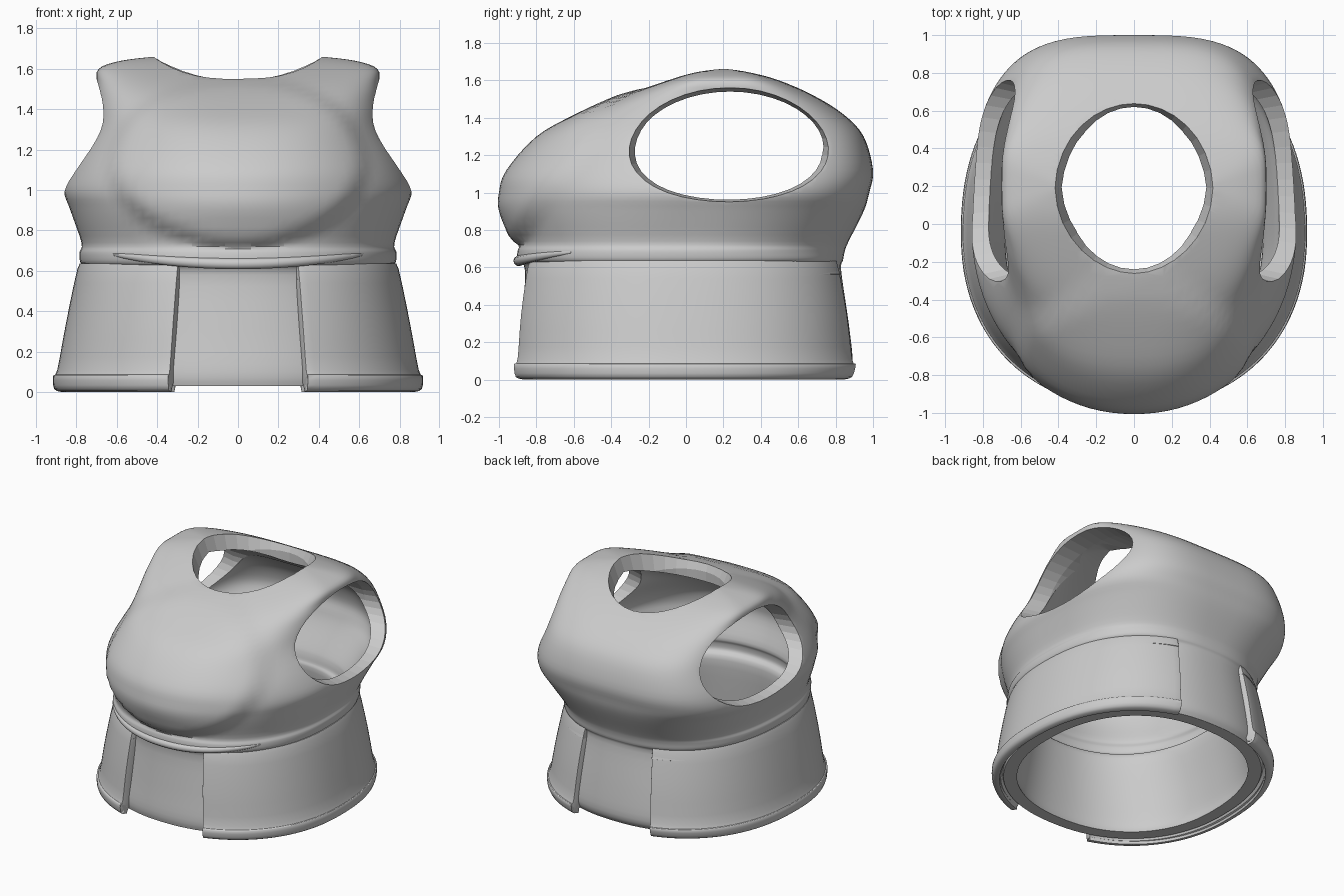
import bpy, bmesh, math
from mathutils import Vector

cube = bpy.data.objects.get("Cube")
if cube:
    bpy.data.objects.remove(cube, do_unlink=True)

grey = bpy.data.materials.new("plain_grey")
grey.use_nodes = True
colour = (0.6, 0.6, 0.6, 1)
grey.diffuse_color = colour
grey.node_tree.nodes["Principled BSDF"].inputs["Base Color"].default_value = colour

# Sections: height, half width, front y, back y, front squareness, back squareness
BODY = [
    (0.03, 0.84, -0.89, 0.86, 2.2, 2.3), (0.10, 0.85, -0.90, 0.89, 2.2, 2.3),
    (0.30, 0.81, -0.88, 0.87, 2.2, 2.3), (0.58, 0.75, -0.86, 0.83, 2.2, 2.3),
    (0.64, 0.78, -0.90, 0.84, 2.2, 2.4), (0.69, 0.785, -0.90, 0.85, 2.2, 2.4),
    (0.74, 0.775, -0.89, 0.87, 2.2, 2.5), (0.90, 0.83, -0.95, 0.95, 2.1, 2.8),
    (1.00, 0.86, -0.95, 0.98, 2.1, 3.1), (1.12, 0.82, -0.91, 1.0, 2.2, 3.3),
    (1.30, 0.73, -0.75, 0.95, 2.4, 3.5), (1.42, 0.71, -0.54, 0.84, 2.8, 3.5),
    (1.52, 0.70, -0.32, 0.68, 3.5, 3.8), (1.60, 0.69, -0.10, 0.50, 4, 4),
    (1.64, 0.58, 0.03, 0.36, 4, 4), (1.66, 0.42, 0.14, 0.26, 3, 3)]
SKIRT = [
    (0.00, 0.87, -0.91, 0.88, 2.2, 2.3), (0.015, 0.91, -0.96, 0.93, 2.2, 2.3),
    (0.08, 0.915, -0.97, 0.95, 2.2, 2.3), (0.11, 0.895, -0.95, 0.93, 2.2, 2.3),
    (0.35, 0.85, -0.93, 0.90, 2.2, 2.3), (0.61, 0.795, -0.89, 0.85, 2.2, 2.3),
    (0.635, 0.77, -0.86, 0.83, 2.2, 2.3)]


def smooth(a, b, v):
    t = min(max((v - a) / (b - a), 0), 1)
    return t * t * (3 - 2 * t)


def refine(rows, steps):
    """Catmull-Rom subdivision of a table of sections."""
    out = []
    for i in range(len(rows) - 1):
        a, b = rows[max(i - 1, 0)], rows[i]
        c, d = rows[i + 1], rows[min(i + 2, len(rows) - 1)]
        for s in range(steps):
            t = s / steps
            out.append([q + 0.5 * t * (r - p + t * (2 * p - 5 * q + 4 * r - w
                        + t * (3 * (q - r) + w - p))) for p, q, r, w in zip(a, b, c, d)])
    return out + [list(rows[-1])]


def section(row, angles, inset=0.0, plate=0.0):
    """One superelliptic slice, with an optional raised chest plate."""
    z, w, front, back, nf, nb = row
    centre = -0.05 + smooth(0.8, 1.6, z) * 0.25
    w -= inset
    pts = []
    for a in angles:
        c, s = math.cos(a), math.sin(a)
        n = nb if s > 0 else nf
        depth = max((back - centre if s > 0 else centre - front) - inset, 0.015)
        x = w * math.copysign(abs(c) ** (2 / n), c)
        y = centre + depth * math.copysign(abs(s) ** (2 / n), s)
        if s < 0:
            r = math.hypot(x / 0.64, (z - 1.14) / 0.42)
            y -= plate * (1 - smooth(0.9, 1.04, r))
        pts.append((x, y, z - inset * smooth(0.9, 1.5, z)))
    return pts


def loft(name, rings, closed=True, cap_start=False, cap_end=False):
    bm = bmesh.new()
    grid = [[bm.verts.new(p) for p in ring] for ring in rings]
    count = len(grid[0])
    for lower, upper in zip(grid, grid[1:]):
        for i in range(count if closed else count - 1):
            j = (i + 1) % count
            bm.faces.new((lower[i], lower[j], upper[j], upper[i]))
    if cap_start:
        bm.faces.new(grid[0][::-1])
    if cap_end:
        bm.faces.new(grid[-1])
    bmesh.ops.recalc_face_normals(bm, faces=bm.faces)
    mesh = bpy.data.meshes.new(name)
    bm.to_mesh(mesh)
    bm.free()
    ob = bpy.data.objects.new(name, mesh)
    bpy.context.collection.objects.link(ob)
    mesh.materials.append(grey)
    return ob


def finish(ob, angle):
    bpy.ops.object.select_all(action='DESELECT')
    ob.select_set(True)
    bpy.context.view_layer.objects.active = ob
    bpy.ops.object.shade_smooth_by_angle(angle=math.radians(angle))


def add_bevel(ob, width):
    bevel = ob.modifiers.new("rounded_rims", 'BEVEL')
    bevel.width, bevel.segments = width, 3
    bevel.limit_method, bevel.angle_limit = 'ANGLE', math.radians(42)


def full_turn(n):
    return [2 * math.pi * i / n for i in range(n)]


# Torso shell: up the inside, over the rim and back up the outside
around = full_turn(96)
rows = refine(BODY, 4)
inner = [section(r, around, 0.09) for r in rows]
outer = [section(r, around, 0, 0.05) for r in rows]
torso = loft("torso_shell", inner[::-1] + outer, cap_start=True, cap_end=True)

# Flared cutters for the arm openings and the neck
arm_rings = [[(x, 0.235 + k * 0.5 * math.cos(a),
               1.265 + k * (0.275 * math.sin(a) - 0.02 * math.cos(a) ** 2))
              for a in full_turn(40)]
             for x, k in ((-1.1, 1.27), (-0.55, 1), (0.55, 1), (1.1, 1.27))]
neck_rings = [[(k * 0.36 * math.cos(a), 0.19 + k * 0.43 * math.sin(a), z)
               for a in full_turn(32)]
              for z, k in ((1.3, 1), (1.5, 1), (1.8, 1.3))]
for name, rings in (("arm_cutter", arm_rings), ("neck_cutter", neck_rings)):
    cutter = loft(name, rings, cap_start=True, cap_end=True)
    cutter.hide_render = True
    cutter.hide_set(True)
    cut = torso.modifiers.new(name, 'BOOLEAN')
    cut.operation, cut.object, cut.solver = 'DIFFERENCE', cutter, 'EXACT'
add_bevel(torso, 0.03)
finish(torso, 50)

# Side skirt plates, open at the centre of the front and back
arc = [math.radians(-70 + 142 * i / 48) for i in range(49)]
skirt = loft("side_skirts", [section(r, arc) for r in refine(SKIRT, 3)], closed=False)
thick = skirt.modifiers.new("thickness", 'SOLIDIFY')
thick.thickness, thick.offset = 0.08, -1
add_bevel(skirt, 0.02)
mirror = skirt.modifiers.new("other_side", 'MIRROR')
mirror.use_axis = (True, False, False)
finish(skirt, 50)
# Plate normals must face away from the body
mid = skirt.data.polygons[len(skirt.data.polygons) // 2]
if mid.normal.dot(Vector((mid.center.x, mid.center.y, 0))) < 0:
    skirt.data.flip_normals()

# Narrow fold over the lower front panel, below the waist
fold_rings = []
for i in range(25):
    x = -0.62 + 1.24 * i / 24
    y = -0.05 - 0.845 * (1 - abs(x / 0.79) ** 2.2) ** (1 / 2.2)
    z = 0.635 + 0.12 * x * x
    r = 0.028 * math.sqrt(max(1 - (x / 0.63) ** 2, 0.02))
    fold_rings.append([(x, y + r * math.cos(a), z + r * math.sin(a))
                       for a in full_turn(10)])
finish(loft("waist_fold", fold_rings, cap_start=True, cap_end=True), 50)
